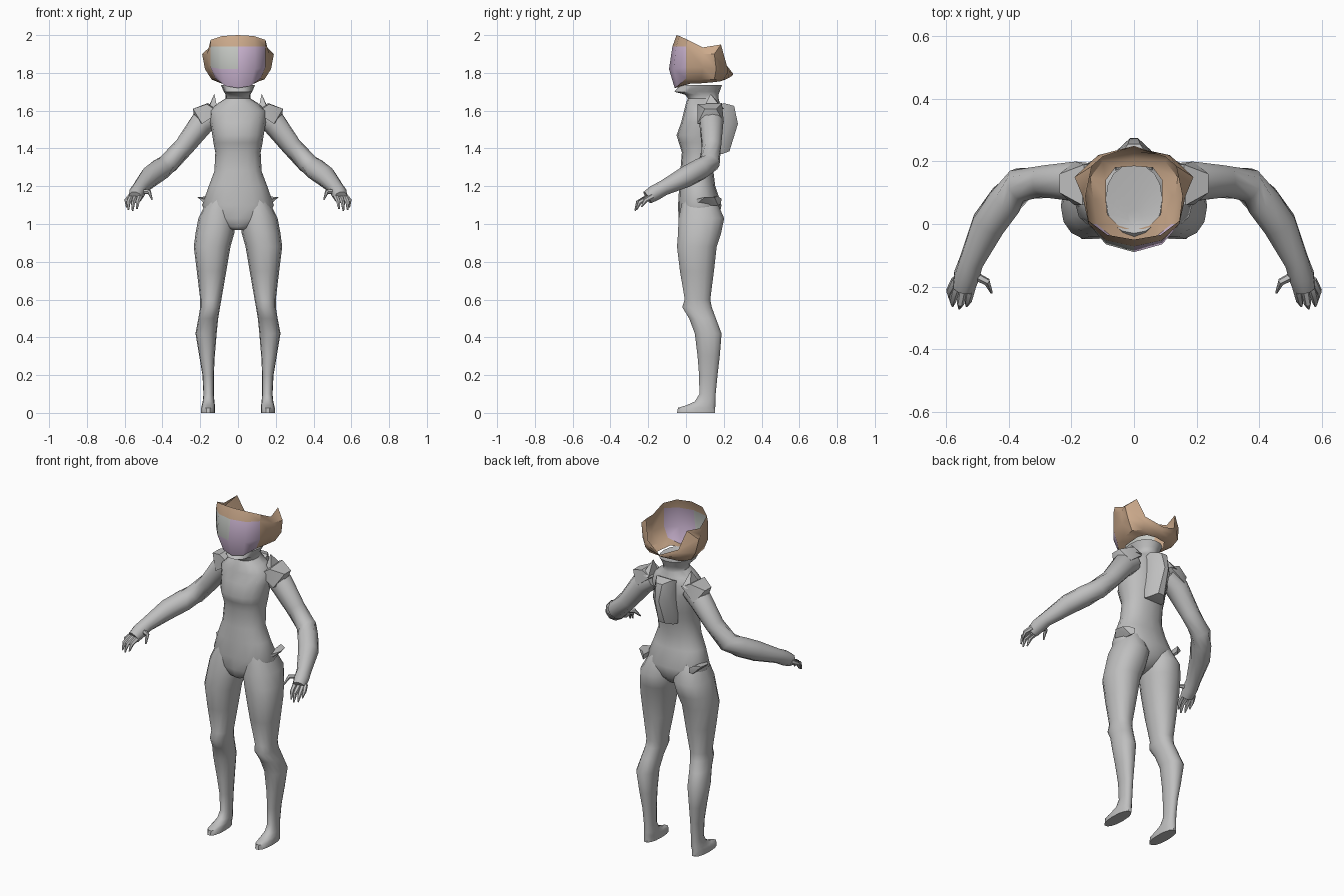
import bpy, bmesh, math
from mathutils import Vector


def material(name, rgb):
    m = bpy.data.materials.new(name)
    m.diffuse_color = (*rgb, 1)
    return m


GREY = material("suit grey", (0.52, 0.52, 0.52))
TAN = material("helmet tan", (0.60, 0.40, 0.26))
LILAC = material("visor lilac", (0.60, 0.46, 0.64))
PALE = material("visor pale grey", (0.56, 0.58, 0.55))


def finish(bm, name, mats=(GREY,), mirror=False, angle=50):
    bmesh.ops.recalc_face_normals(bm, faces=bm.faces)
    me = bpy.data.meshes.new(name)
    bm.to_mesh(me)
    bm.free()
    ob = bpy.data.objects.new(name, me)
    bpy.context.collection.objects.link(ob)
    for m in mats:
        me.materials.append(m)
    bpy.ops.object.select_all(action='DESELECT')
    ob.select_set(True)
    bpy.context.view_layer.objects.active = ob
    bpy.ops.object.shade_smooth_by_angle(angle=math.radians(angle))
    if mirror:
        ob.modifiers.new("mirror", 'MIRROR').use_mirror_merge = False
    return ob


def skin(bm, rings):
    """Bridge closed rings of points and cap both ends."""
    vs = [[bm.verts.new(p) for p in r] for r in rings]
    n = len(vs[0])
    for a, b in zip(vs, vs[1:]):
        for i in range(n):
            j = (i + 1) % n
            bm.faces.new((a[i], a[j], b[j], b[i]))
    bm.faces.new(vs[0])
    bm.faces.new(vs[-1])


def level_ring(z, x0, x1, y0, y1, n=16, power=0.9):
    """Rounded horizontal section filling the given bounds."""
    pts = []
    for i in range(n):
        a = 2 * math.pi * i / n
        c, s = math.cos(a), math.sin(a)
        c = math.copysign(abs(c) ** power, c)
        s = math.copysign(abs(s) ** power, s)
        pts.append(((x0 + x1) / 2 + c * (x1 - x0) / 2, (y0 + y1) / 2 + s * (y1 - y0) / 2, z))
    return pts


def tube(bm, path, radii, sides):
    """Tapered limb along a path."""
    path = [Vector(p) for p in path]
    rings = []
    for i, p in enumerate(path):
        d = (path[min(i + 1, len(path) - 1)] - path[max(i - 1, 0)]).normalized()
        u = d.cross(Vector((0, 0.3, 1))).normalized()
        v = d.cross(u)
        rings.append([p + radii[i] * (u * math.cos(2 * math.pi * k / sides)
                                      + v * math.sin(2 * math.pi * k / sides)) for k in range(sides)])
    skin(bm, rings)


def hull(name, points, mirror=True):
    bm = bmesh.new()
    for p in points:
        bm.verts.new(p)
    res = bmesh.ops.convex_hull(bm, input=bm.verts)
    junk = [v for v in res["geom_interior"] if isinstance(v, bmesh.types.BMVert)]
    bmesh.ops.delete(bm, geom=junk, context='VERTS')
    return finish(bm, name, mirror=mirror, angle=35)


# Torso and neck: height, half width, front y, back y
torso = [(0.968, 0.03, -0.01, 0.08), (0.985, 0.08, -0.03, 0.13), (1.03, 0.155, -0.04, 0.175),
         (1.1, 0.19, -0.042, 0.188), (1.2, 0.155, -0.036, 0.155), (1.28, 0.125, -0.03, 0.145),
         (1.38, 0.12, -0.022, 0.16), (1.43, 0.13, -0.038, 0.172), (1.47, 0.136, -0.05, 0.18),
         (1.54, 0.148, -0.025, 0.187), (1.6, 0.15, -0.01, 0.185), (1.64, 0.105, 0.0, 0.18),
         (1.665, 0.065, 0.01, 0.172), (1.685, 0.065, -0.005, 0.172), (1.7, 0.075, -0.062, 0.178),
         (1.735, 0.09, -0.03, 0.19), (1.72, 0.02, 0.0, 0.05)]
bm = bmesh.new()
skin(bm, [level_ring(z, -w, w, f, b) for z, w, f, b in torso])
finish(bm, "torso")

# Legs and feet: height, inner x, outer x, front y, back y
leg = [(1.13, 0.03, 0.16, -0.02, 0.16), (1.03, 0.008, 0.21, -0.042, 0.205),
       (0.95, 0.02, 0.225, -0.045, 0.188), (0.88, 0.04, 0.234, -0.05, 0.165),
       (0.75, 0.062, 0.218, -0.034, 0.15), (0.6, 0.088, 0.2, -0.008, 0.13),
       (0.56, 0.095, 0.2, -0.022, 0.138), (0.5, 0.105, 0.21, 0.015, 0.16),
       (0.42, 0.113, 0.225, 0.045, 0.19), (0.3, 0.123, 0.205, 0.06, 0.18),
       (0.2, 0.128, 0.188, 0.068, 0.168), (0.1, 0.128, 0.183, 0.07, 0.158),
       (0.06, 0.125, 0.187, 0.045, 0.157), (0.04, 0.122, 0.192, 0.0, 0.157),
       (0.027, 0.122, 0.195, -0.045, 0.157), (0.0, 0.122, 0.195, -0.05, 0.157)]
bm = bmesh.new()
skin(bm, [level_ring(*r, n=14) for r in leg])
finish(bm, "legs", mirror=True)

# Arms with palm
bm = bmesh.new()
tube(bm, [(0.12, 0.13, 1.58), (0.19, 0.135, 1.535), (0.285, 0.135, 1.41), (0.365, 0.125, 1.325),
          (0.41, 0.075, 1.29), (0.465, 0.0, 1.25), (0.52, -0.12, 1.19), (0.535, -0.165, 1.165),
          (0.545, -0.205, 1.14)],
     [0.055, 0.065, 0.053, 0.056, 0.058, 0.056, 0.04, 0.042, 0.036], 10)
finish(bm, "arms", mirror=True)

# Fingers and thumb: knuckle, bend, tip
fingers = [[(0.52, -0.2, 1.145), (0.53, -0.245, 1.12), (0.535, -0.262, 1.08)],
           [(0.545, -0.2, 1.14), (0.555, -0.255, 1.115), (0.558, -0.27, 1.07)],
           [(0.565, -0.195, 1.14), (0.58, -0.245, 1.115), (0.58, -0.262, 1.075)],
           [(0.57, -0.18, 1.145), (0.59, -0.215, 1.125), (0.59, -0.235, 1.09)],
           [(0.52, -0.16, 1.17), (0.47, -0.185, 1.17), (0.455, -0.22, 1.13)]]
bm = bmesh.new()
for f in fingers:
    tube(bm, f, [0.015, 0.012, 0.004], 6)
finish(bm, "fingers", mirror=True)

# Shoulder caps and collar spikes
hull("shoulder_caps", [(0.1, 0.06, 1.59), (0.1, 0.19, 1.61), (0.165, 0.06, 1.635), (0.16, 0.19, 1.64),
                       (0.238, 0.1, 1.61), (0.238, 0.16, 1.61), (0.23, 0.13, 1.55),
                       (0.19, 0.06, 1.53), (0.19, 0.2, 1.54)])
hull("outer_spikes", [(0.125, 0.13, 1.69), (0.105, 0.09, 1.59), (0.165, 0.08, 1.59),
                      (0.16, 0.19, 1.61), (0.11, 0.2, 1.61)])
hull("inner_spikes", [(0.085, 0.05, 1.645), (0.075, 0.01, 1.6), (0.115, 0.01, 1.56), (0.115, 0.08, 1.6)])

# Ridged plate on the upper back
hull("back_plate", [(s * x, y, z) for s in (-1, 1) for x, y, z in
                    [(0.06, 0.16, 1.62), (0.055, 0.2, 1.64), (0.06, 0.16, 1.37), (0.05, 0.19, 1.37),
                     (0.02, 0.255, 1.625), (0.012, 0.275, 1.53), (0.02, 0.23, 1.385), (0.055, 0.235, 1.53)]],
     mirror=False)

# Hip pouches with an outward point
hull("hip_pouches", [(0.215, 0.1, 1.143), (0.16, 0.035, 1.125), (0.17, 0.05, 1.1), (0.165, 0.17, 1.098),
                     (0.15, 0.185, 1.105), (0.15, 0.188, 1.135), (0.17, 0.17, 1.145), (0.205, 0.15, 1.143)])

# Open helmet: columns from front centre to back centre, each from rim to base
columns = [
    [(0, -.05, 2.0), (0, -.072, 1.94), (0, -.09, 1.82), (0, -.06, 1.72), (0, -.02, 1.727)],
    [(.085, -.035, 1.995), (.09, -.052, 1.94), (.09, -.065, 1.82), (.065, -.045, 1.73), (.05, -.005, 1.735)],
    [(.145, .01, 1.975), (.145, 0, 1.94), (.145, 0, 1.83), (.12, 0, 1.77), (.085, .03, 1.745)],
    [(.155, .09, 1.935), (.165, .09, 1.9), (.16, .09, 1.83), (.13, .08, 1.765), (.09, .08, 1.745)],
    [(.135, .185, 1.95), (.19, .15, 1.9), (.175, .16, 1.82), (.14, .15, 1.765), (.09, .14, 1.75)],
    [(.1, .215, 1.84), (.115, .22, 1.825), (.115, .22, 1.8), (.1, .2, 1.765), (.06, .18, 1.755)],
    [(0, .25, 1.795), (0, .245, 1.785), (0, .23, 1.775), (0, .21, 1.765), (0, .185, 1.76)]]
bm = bmesh.new()
loop = columns + [[(-x, y, z) for x, y, z in c] for c in columns[-2:0:-1]]
grid = [[bm.verts.new(p) for p in c] for c in loop]
count = len(grid)
for i in range(count):
    a, b = grid[i], grid[(i + 1) % count]
    for k in range(4):
        f = bm.faces.new((a[k], b[k], b[k + 1], a[k + 1]))
        # Visor fills the front band, with a pale upper quarter on one side
        if k in (1, 2) and i in (0, 1, count - 2, count - 1):
            f.material_index = 2 if k == 1 and f.calc_center_median().x < 0 else 1
finish(bm, "helmet", mats=(TAN, LILAC, PALE), angle=40)
